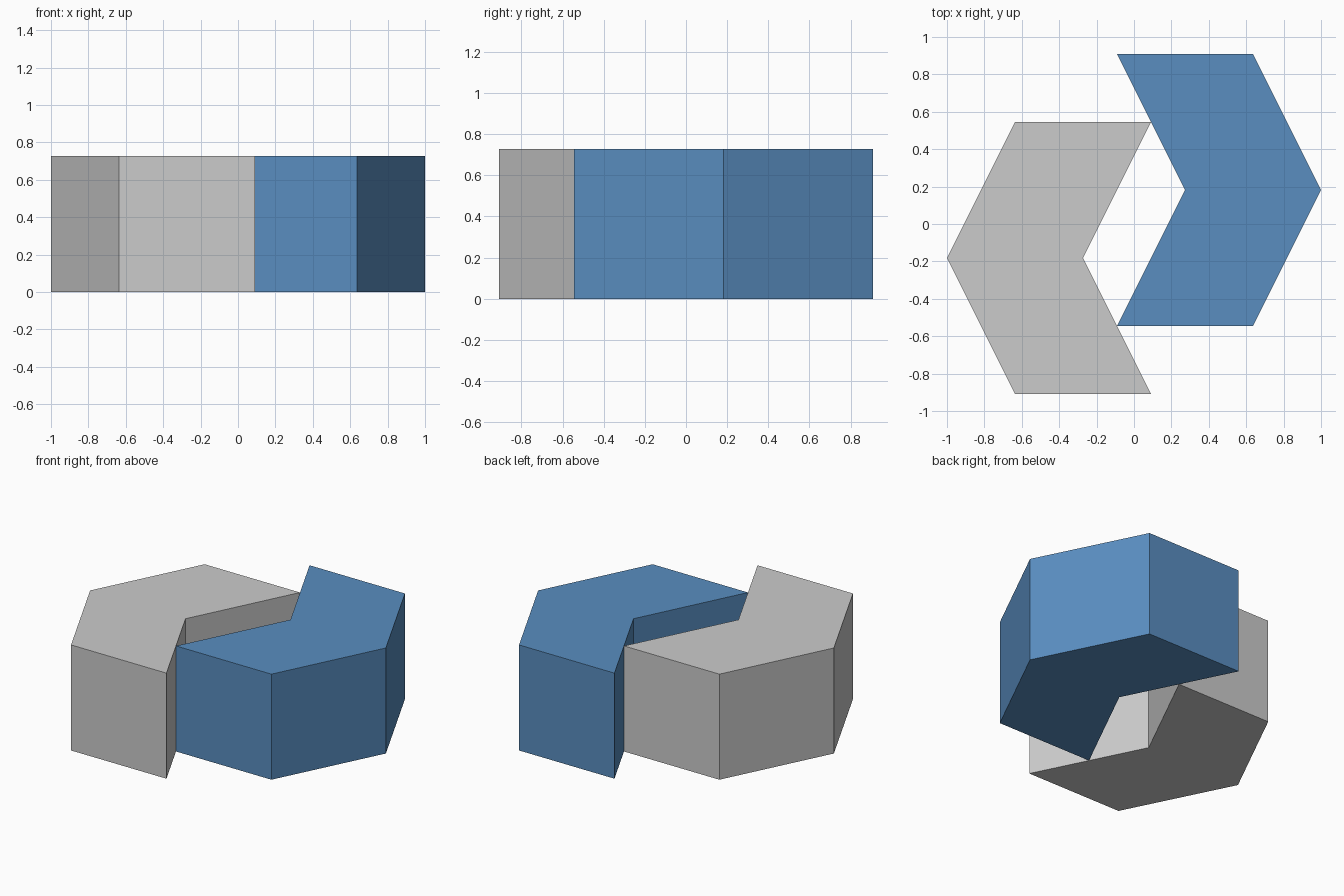
import bpy, bmesh

if "Cube" in bpy.data.objects:
    bpy.data.objects.remove(bpy.data.objects["Cube"])

U = 1 / 11          # grid module
HEIGHT = 8 * U

# Chevron outline in grid modules, counter-clockwise
CHEVRON = [(-1, -6), (7, -6), (11, 2), (7, 10), (-1, 10), (3, 2)]


def chevron_block(name, turn, color=None):
    """Extrude the outline upward; turn = -1 rotates it half a turn about z."""
    bm = bmesh.new()
    face = bm.faces.new([bm.verts.new((turn * x * U, turn * y * U, 0)) for x, y in CHEVRON])
    top = bmesh.ops.extrude_face_region(bm, geom=[face], use_keep_orig=True)
    bmesh.ops.translate(bm, vec=(0, 0, HEIGHT),
                        verts=[v for v in top["geom"] if isinstance(v, bmesh.types.BMVert)])
    bmesh.ops.recalc_face_normals(bm, faces=bm.faces)
    mesh = bpy.data.meshes.new(name)
    bm.to_mesh(mesh)
    bm.free()
    if color:
        mat = bpy.data.materials.new(name + "_paint")
        mat.diffuse_color = color
        mat.use_nodes = True
        mat.node_tree.nodes["Principled BSDF"].inputs["Base Color"].default_value = mat.diffuse_color
        mesh.materials.append(mat)
    obj = bpy.data.objects.new(name, mesh)
    bpy.context.collection.objects.link(obj)
    return obj


# Two interlocking chevron blocks
chevron_block("right_chevron", 1, (0.1, 0.27, 0.53, 1))
chevron_block("left_chevron", -1)
